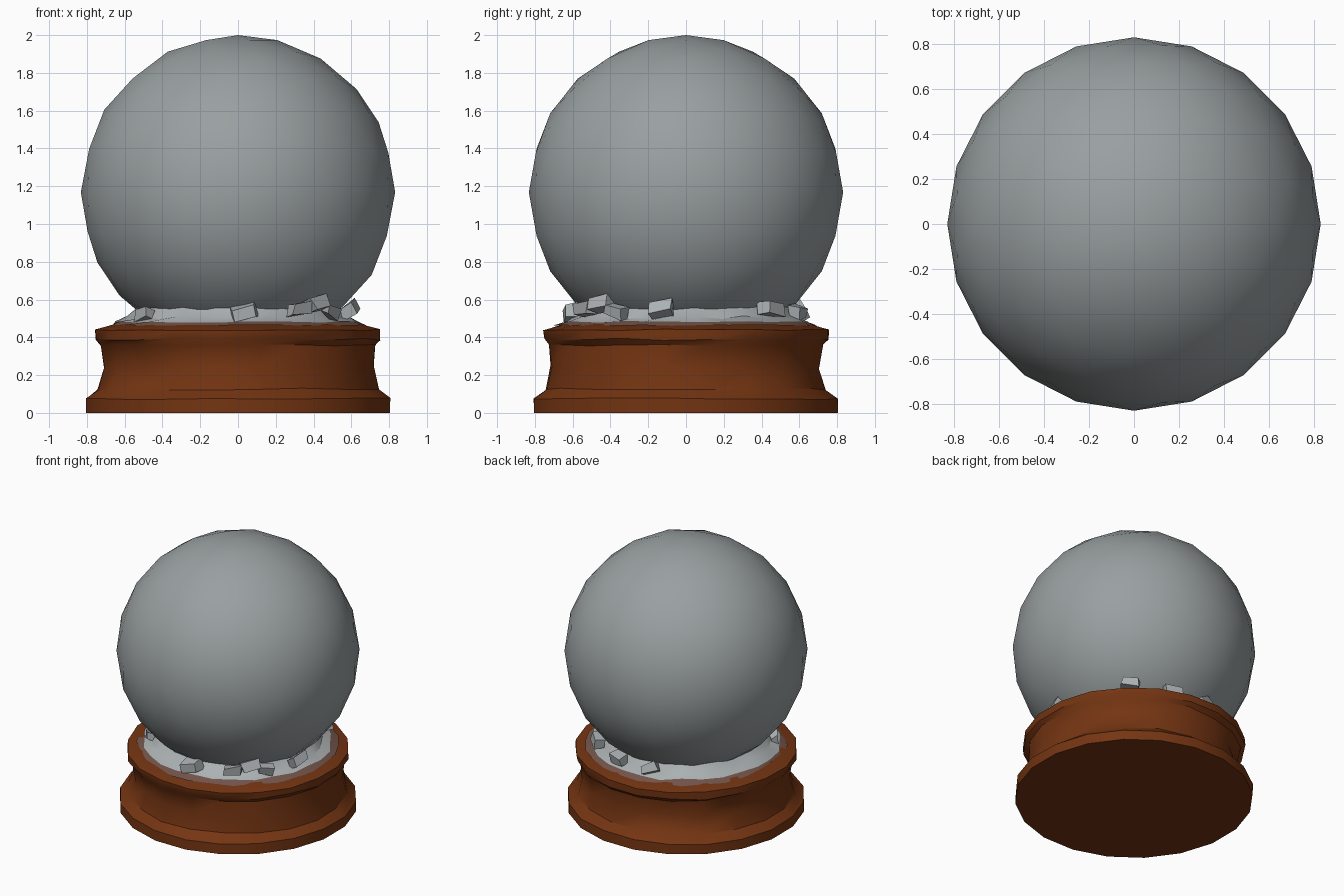
import bpy, bmesh, math, random
from mathutils import Vector, Matrix

if "Cube" in bpy.data.objects:
    bpy.data.objects.remove(bpy.data.objects["Cube"])

random.seed(4)


def material(name, rgb):
    m = bpy.data.materials.new(name)
    m.diffuse_color = (*rgb, 1)
    m.use_nodes = True
    m.node_tree.nodes["Principled BSDF"].inputs["Base Color"].default_value = m.diffuse_color
    return m


glass = material("grey glass", (0.32, 0.35, 0.355))
snow = material("pale snow", (0.41, 0.44, 0.45))
wood = material("brown wood", (0.175, 0.035, 0.006))
dusty = material("snow dusted wood", (0.17, 0.09, 0.07))


def finish(name, bm, mats, angle):
    bmesh.ops.recalc_face_normals(bm, faces=bm.faces)
    me = bpy.data.meshes.new(name)
    bm.to_mesh(me)
    bm.free()
    ob = bpy.data.objects.new(name, me)
    bpy.context.collection.objects.link(ob)
    for m in mats:
        me.materials.append(m)
    bpy.ops.object.select_all(action='DESELECT')
    ob.select_set(True)
    bpy.context.view_layer.objects.active = ob
    bpy.ops.object.shade_smooth_by_angle(angle=math.radians(angle))
    return ob


def lathe(bm, profile, sides, jitter, band_mats=None, caps=True):
    """Spin (radius, z, radial jitter, height jitter) rows into a rough ring."""
    rings = []
    for r, z, jr, jz in profile:
        ring = []
        for i in range(sides):
            a = math.tau * (i + 0.5) / sides
            rr = r + random.uniform(-jr, jr) + jitter(a, z)
            ring.append(bm.verts.new((rr * math.cos(a), rr * math.sin(a),
                                      z + random.uniform(-jz, jz))))
        rings.append(ring)
    for k, (lo, hi) in enumerate(zip(rings, rings[1:])):
        for i in range(sides):
            j = (i + 1) % sides
            f = bm.faces.new((lo[i], lo[j], hi[j], hi[i]))
            f.material_index = band_mats[k] if band_mats else 0
    if caps:
        bm.faces.new(rings[0])
        bm.faces.new(rings[-1])


# glass ball: coarse but smooth shaded
bm = bmesh.new()
bmesh.ops.create_icosphere(bm, subdivisions=3, radius=0.832,
                           matrix=Matrix.Translation((0, 0, 1.168)))
finish("glass_ball", bm, [glass], 60)

# turned wooden base, with a waist that is a little deeper on the left
bm = bmesh.new()
lathe(bm, [(0.815, 0.0, 0, 0), (0.815, 0.075, 0.003, 0.005),
           (0.75, 0.125, 0.006, 0.006), (0.72, 0.24, 0.01, 0.015),
           (0.73, 0.36, 0.006, 0.006), (0.76, 0.39, 0.006, 0.006),
           (0.762, 0.44, 0.006, 0.004), (0.66, 0.468, 0.006, 0.003),
           (0.45, 0.47, 0, 0)],
      20, lambda a, z: -0.012 * math.cos(a - math.pi) if 0.15 < z < 0.3 else 0)
finish("wooden_base", bm, [wood], 35)

# snow collar between base and ball, with a dusty outer edge
bm = bmesh.new()
lathe(bm, [(0.685, 0.463, 0.018, 0.002), (0.64, 0.482, 0.022, 0.004),
           (0.585, 0.505, 0.01, 0.012), (0.53, 0.575, 0.01, 0.02)],
      28, lambda a, z: 0, band_mats=[1, 0, 0], caps=False)
finish("snow_collar", bm, [snow, dusty], 30)

# broken snow chunks leaning against the ball: x, y, z, size
chunks = [(0.03, -0.60, 0.535, 0.13), (0.42, -0.45, 0.57, 0.13),
          (0.33, -0.53, 0.545, 0.12), (0.49, -0.37, 0.54, 0.11),
          (0.59, -0.13, 0.545, 0.12), (0.42, 0.45, 0.555, 0.12),
          (-0.12, 0.60, 0.53, 0.11), (-0.50, -0.34, 0.515, 0.10),
          (0.15, 0.59, 0.53, 0.11)]
bm = bmesh.new()
for x, y, z, s in chunks:
    rot = Matrix.Rotation(math.atan2(y, x), 4, 'Z') @ \
        Matrix.Rotation(random.uniform(-0.6, 0.3), 4, 'Y') @ \
        Matrix.Rotation(random.uniform(-0.5, 0.5), 4, 'X')
    made = bmesh.ops.create_cube(
        bm, size=s, matrix=Matrix.Translation((x, y, z)) @ rot
        @ Matrix.Diagonal((0.6, 1.0, 0.55, 1)))
    for v in made["verts"]:
        v.co += Vector([random.uniform(-0.012, 0.012) for _ in range(3)])
finish("snow_chunks", bm, [snow], 20)
